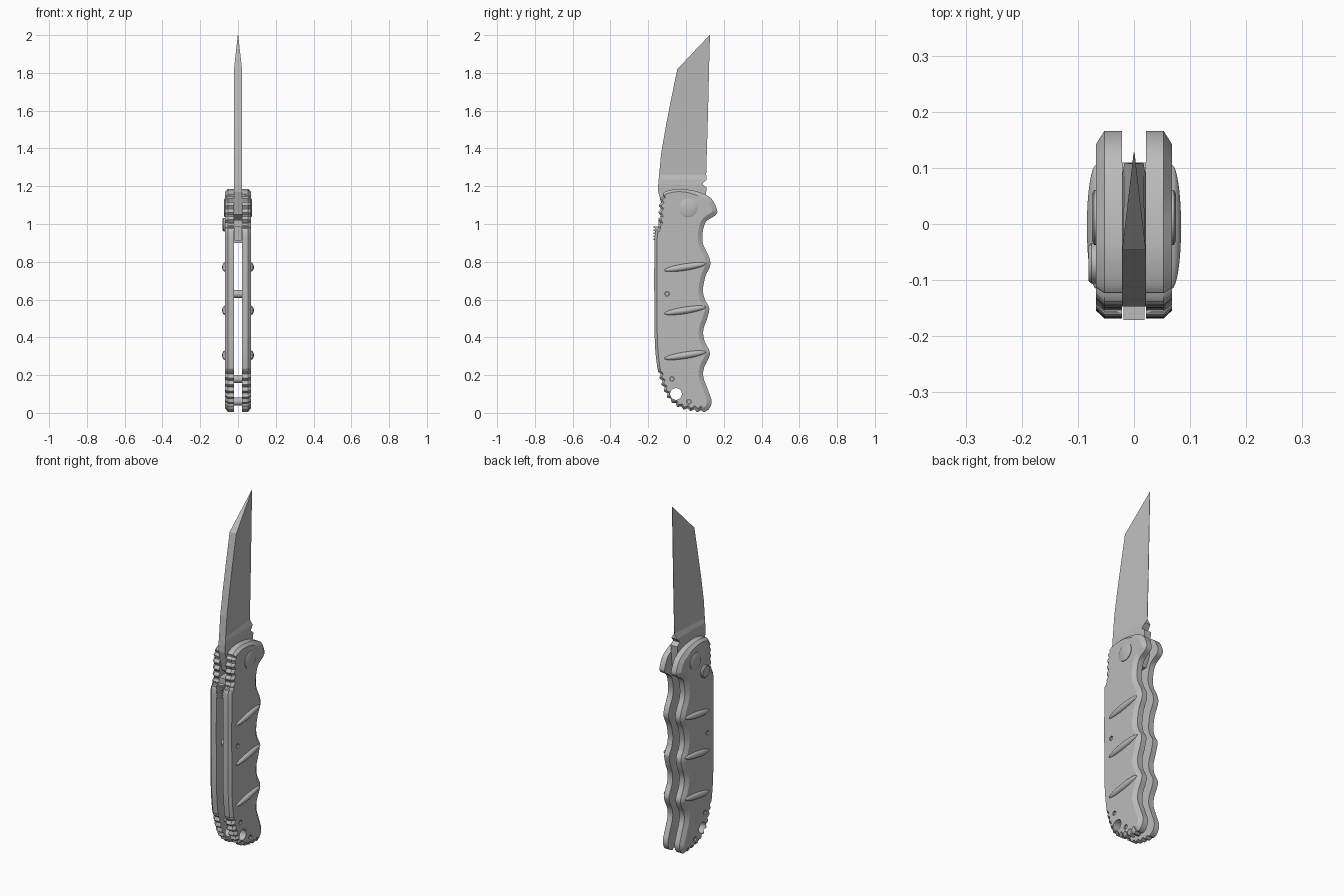
import bpy, bmesh, math
from mathutils import Vector, Matrix

default_cube = bpy.data.objects.get("Cube")
if default_cube:
    bpy.data.objects.remove(default_cube, do_unlink=True)

# One plain metal for every part
METAL = (0.5, 0.5, 0.5, 1)
metal = bpy.data.materials.new("grey metal")
metal.use_nodes = True
metal.diffuse_color = METAL
bsdf = next(n for n in metal.node_tree.nodes if n.type == 'BSDF_PRINCIPLED')
bsdf.inputs["Base Color"].default_value = METAL

GAP, SHOULDER, OUTER = 0.021, 0.053, 0.068


def finish(name, bm, smooth=True):
    bmesh.ops.recalc_face_normals(bm, faces=bm.faces)
    mesh = bpy.data.meshes.new(name)
    bm.to_mesh(mesh)
    bm.free()
    mesh.materials.append(metal)
    obj = bpy.data.objects.new(name, mesh)
    bpy.context.collection.objects.link(obj)
    if smooth:
        activate(obj)
        bpy.ops.object.shade_smooth_by_angle(angle=math.radians(30))
    return obj


def activate(obj):
    bpy.ops.object.select_all(action='DESELECT')
    obj.select_set(True)
    bpy.context.view_layer.objects.active = obj


def add_rod(bm, x0, x1, y, z, radius, sides=32, tip=None):
    """Cylinder along x from x0 to x1, with an optional narrower end."""
    turn = Matrix.Rotation(math.pi / 2, 4, 'Y')
    place = Matrix.Translation(((x0 + x1) / 2, y, z)) @ turn
    bmesh.ops.create_cone(bm, cap_ends=True, segments=sides, radius1=radius,
                          radius2=radius if tip is None else tip,
                          depth=x1 - x0, matrix=place)


def add_box(bm, center, size):
    bmesh.ops.create_cube(bm, size=1, matrix=Matrix.Translation(center) @ Matrix.Diagonal((*size, 1)))


def loft(bm, rings):
    loops = [[bm.verts.new(p) for p in ring] for ring in rings]
    n = len(loops[0])
    for a, b in zip(loops, loops[1:]):
        for i in range(n):
            j = (i + 1) % n
            bm.faces.new((a[i], a[j], b[j], b[i]))
    bm.faces.new(loops[0][::-1])
    bm.faces.new(loops[-1])


def smooth_outline(points, spacing=0.006):
    """Closed Catmull-Rom curve, evenly sampled on each span."""
    pts = [Vector(p) for p in points]
    n, out = len(pts), []
    for i in range(n):
        a, b, c, d = (pts[(i + k) % n] for k in (-1, 0, 1, 2))
        steps = max(2, round((c - b).length / spacing))
        for k in range(steps):
            t = k / steps
            out.append(0.5 * (2 * b + (c - a) * t + (2 * a - 5 * b + 4 * c - d) * t * t
                              + (3 * b - a - 3 * c + d) * t ** 3))
    return out


# Handle outline (y, z), clockwise from the top of the spine
OUTLINE = [
    (-.125, 1.16), (-.09, 1.178), (-.03, 1.185), (.06, 1.172), (.13, 1.138), (.163, 1.08),
    (.157, 1.048), (.105, 1.01), (.087, .945), (.092, .89), (.122, .825), (.128, .78),
    (.102, .72), (.09, .65), (.1, .6), (.123, .555), (.112, .5), (.092, .44),
    (.097, .385), (.125, .325), (.12, .29), (.096, .24), (.092, .19), (.115, .125),
    (.135, .065), (.125, .025), (.095, .004), (.05, .005), (-.02, .02), (-.065, .045),
    (-.105, .09), (-.14, .18), (-.156, .27), (-.165, .38), (-.168, .6), (-.166, .93),
    (-.152, .97), (-.147, 1.03), (-.142, 1.12)]


def is_grip(p):
    upper = p.y < -.1 and .98 < p.z < 1.16
    heel = p.y < -.02 and p.z < .23
    foot = -.02 <= p.y < .1 and p.z < .05
    return upper or heel or foot


def scale_rings(side):
    """Inner face, shoulder and chamfered face of a scale with grip teeth."""
    pts = smooth_outline(OUTLINE)
    n, travel = len(pts), 0
    edge, inset = [], []
    for i, p in enumerate(pts):
        along = (pts[(i + 3) % n] - pts[i - 3]).normalized()
        inward = Vector((along.y, -along.x))
        travel += (p - pts[i - 1]).length
        p3 = Vector((0, p.x, p.y))
        depth = .006 * (1 - math.cos(math.tau * travel / .037)) if is_grip(p3) else 0
        blend = min(1, max(0, p.x / .09))
        bevel = .014 + .01 * blend
        edge.append(p + inward * depth)
        inset.append(p + inward * (depth + bevel))
    return [[(side * x, q.x, q.y) for q in ring]
            for x, ring in ((GAP, edge), (SHOULDER, edge), (OUTER, inset))]


PINS = [(-.1, .63), (-.075, .18), (.015, .06)]
LANYARD = (-.053, .1)
PIVOT = (.012, 1.085)

for side, label in ((1, "left"), (-1, "right")):
    bm = bmesh.new()
    loft(bm, scale_rings(side))
    scale = finish(label + "_handle_scale", bm, smooth=False)

    # Lanyard hole and hexagonal pin sockets
    bm = bmesh.new()
    add_rod(bm, -.2, .2, *LANYARD, .031)
    for pin in PINS:
        add_rod(bm, -.2, .2, *pin, .014, sides=6)
    cutter = finish("hole_cutter", bm, smooth=False)
    cutter.hide_render = True
    cut = scale.modifiers.new("holes", 'BOOLEAN')
    cut.operation, cut.solver, cut.object = 'DIFFERENCE', 'EXACT', cutter
    activate(scale)
    bpy.ops.object.modifier_apply(modifier=cut.name)
    bpy.data.objects.remove(cutter, do_unlink=True)
    bpy.ops.object.shade_smooth_by_angle(angle=math.radians(30))

    # Slanted raised grip ridges
    bm = bmesh.new()
    for z in (.772, .543, .305):
        place = (Matrix.Translation((side * (OUTER - .001), -.005, z))
                 @ Matrix.Rotation(math.radians(9), 4, 'X')
                 @ Matrix.Diagonal((.017, .112, .018, 1)))
        bmesh.ops.create_uvsphere(bm, u_segments=32, v_segments=16, radius=1, matrix=place)
    finish(label + "_grip_ridges", bm)

    # Pivot cap with a bevelled rim
    bm = bmesh.new()
    rim = [(OUTER - .01, .049), (OUTER + .003, .049), (OUTER + .007, .041)]
    circle = [(math.cos(a), math.sin(a)) for a in (math.tau * k / 40 for k in range(40))]
    loft(bm, [[(side * x, PIVOT[0] + r * c, PIVOT[1] + r * s) for c, s in circle] for x, r in rim])
    finish(label + "_pivot_cap", bm)

# Pins and spacers holding the scales apart
bm = bmesh.new()
for pin in PINS:
    add_rod(bm, -.061, .061, *pin, .01, sides=16)
    add_rod(bm, -.024, .024, *pin, .021, sides=24)
add_rod(bm, -.06, .06, *PIVOT, .035)
finish("pins", bm)

# Release button on one side only
bm = bmesh.new()
add_rod(bm, -.076, -.03, -.07, .997, .036)
add_rod(bm, -.081, -.076, -.07, .997, .031, tip=.036)
finish("release_button", bm)

# Back spacer and ribbed safety slider
bm = bmesh.new()
add_box(bm, (0, -.11, .96), (.042, .07, .12))
finish("back_spacer", bm, smooth=False)
bm = bmesh.new()
add_box(bm, (0, -.152, .95), (.038, .026, .076))
for k in range(5):
    add_box(bm, (0, -.166, .918 + .016 * k), (.038, .011, .008))
finish("safety_slider", bm, smooth=False)

# Blade: spine at the front, edge at the back (z, spine y, edge y, spine half, edge half)
T = .021
STATIONS = [
    (1.0, -.05, .07, T, T), (1.05, -.115, .095, T, T), (1.17, -.147, .107, T, T),
    (1.192, -.147, .11, T, T), (1.21, -.147, .086, T, T), (1.235, -.145, .109, T, .017),
    (1.262, -.142, .107, T, .001), (1.37, -.132, .11, T, .001), (1.5, -.11, .114, T, .001),
    (1.65, -.081, .118, T, .001), (1.82, -.046, .122, T, .001), (2.0, .125, .127, .001, .001)]
bm = bmesh.new()
loft(bm, [[(-s, a, z), (s, a, z), (e, b, z), (-e, b, z)] for z, a, b, s, e in STATIONS])
finish("blade", bm, smooth=False)
